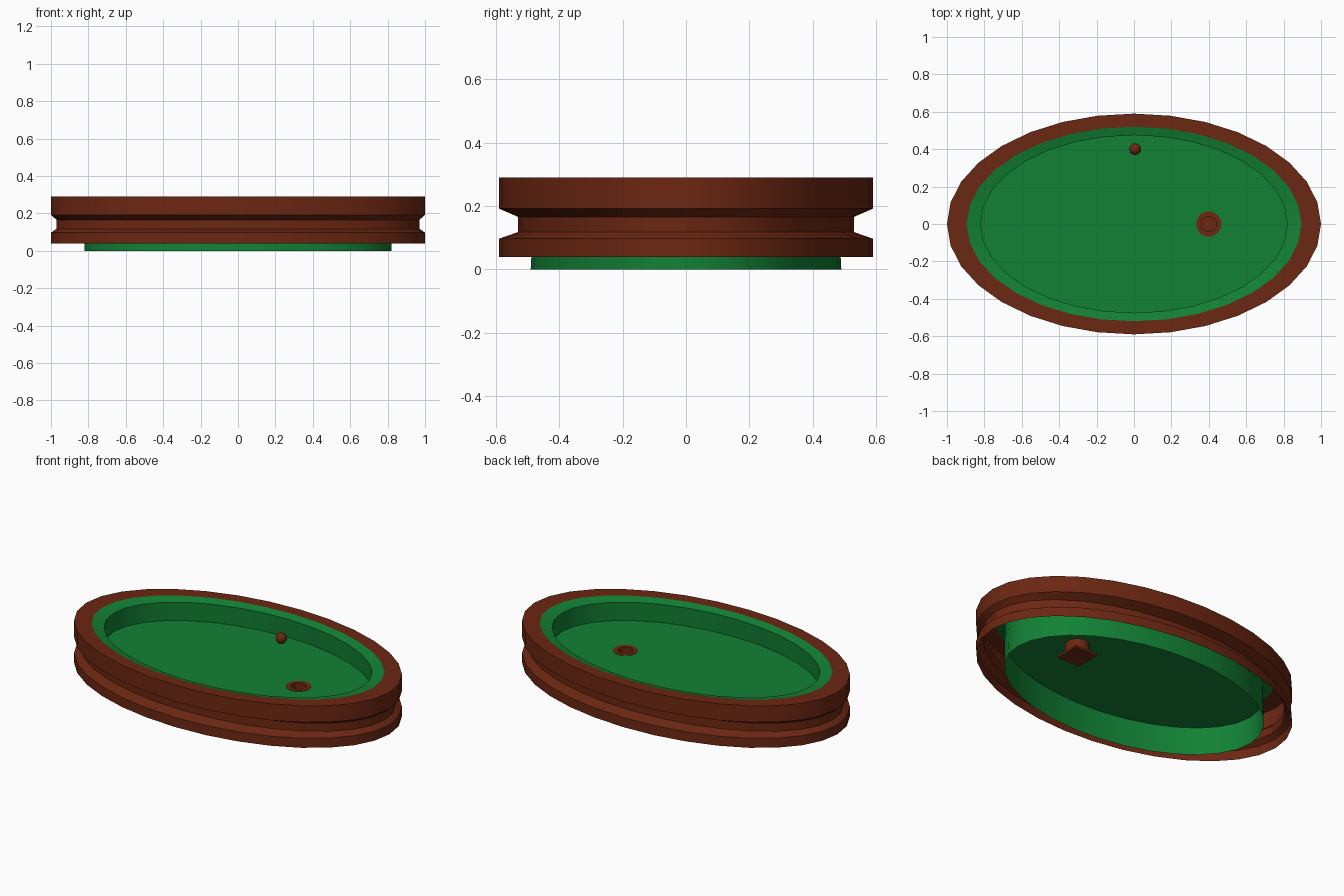
import bpy, bmesh, math

if "Cube" in bpy.data.objects:
    bpy.data.objects.remove(bpy.data.objects["Cube"])

SEG = 32


def material(name, rgb):
    m = bpy.data.materials.new(name)
    m.diffuse_color = (*rgb, 1)
    m.use_nodes = True
    m.node_tree.nodes["Principled BSDF"].inputs["Base Color"].default_value = m.diffuse_color
    return m


wood = material("reddish_brown_wood", (0.150, 0.020, 0.006))
felt = material("green_felt", (0.006, 0.220, 0.035))


def finish(bm, name, mat):
    me = bpy.data.meshes.new(name)
    bm.to_mesh(me)
    bm.free()
    ob = bpy.data.objects.new(name, me)
    bpy.context.collection.objects.link(ob)
    me.materials.append(mat)
    bpy.ops.object.select_all(action='DESELECT')
    ob.select_set(True)
    bpy.context.view_layer.objects.active = ob
    bpy.ops.object.shade_smooth_by_angle(angle=math.radians(20))
    return ob


def ring(bm, rx, ry, z, cx=0.0, n=SEG):
    return [bm.verts.new((cx + rx * math.cos(2 * math.pi * i / n),
                          ry * math.sin(2 * math.pi * i / n), z)) for i in range(n)]


def sweep(name, mat, profile, cx=0.0, n=SEG):
    """Skin a stack of elliptical rings (rx, ry, z)."""
    bm = bmesh.new()
    rings = [ring(bm, *p, cx, n) for p in profile]
    for a, b in zip(rings, rings[1:]):
        for i in range(n):
            j = (i + 1) % n
            bm.faces.new((a[i], a[j], b[j], b[i]))
    return finish(bm, name, mat)


# Wooden outer rim: open shell with a groove round the side
sweep("wooden_rim", wood, [
    (1.0, 0.59, 0.04), (1.0, 0.59, 0.097), (0.97, 0.53, 0.118),
    (0.97, 0.53, 0.166), (1.0, 0.59, 0.192), (1.0, 0.59, 0.29),
    (0.895, 0.52, 0.29)])

# Green cushion: sloping lip and wall down to the ground
sweep("cushion_wall", felt, [
    (0.895, 0.52, 0.29), (0.82, 0.475, 0.276), (0.82, 0.49, 0.0)])

# Playing bed with a round opening for the pocket
HX, HR, BED = 0.4, 0.065, 0.165
bm = bmesh.new()
edges = []
for loop in (ring(bm, 0.82, 0.482, BED), ring(bm, HR, HR, BED, HX)):
    edges += [bm.edges.new((loop[i], loop[(i + 1) % SEG])) for i in range(SEG)]
bmesh.ops.triangle_fill(bm, use_beauty=True, edges=edges, normal=(0, 0, 1))
finish(bm, "playing_bed", felt)

# Pocket cup: tube with a flat lip, hollow inside
sweep("pocket_cup", wood, [
    (0.067, 0.067, 0.10), (0.067, 0.067, 0.167),
    (0.04, 0.04, 0.167), (0.04, 0.04, 0.10)], HX)

# Square plate closing the pocket underneath
bm = bmesh.new()
bmesh.ops.create_cube(bm, size=1)
bmesh.ops.scale(bm, vec=(0.15, 0.15, 0.013), verts=bm.verts)
bmesh.ops.translate(bm, vec=(HX, 0, 0.0965), verts=bm.verts)
finish(bm, "pocket_base_plate", wood)

# Ball resting on the bed
bm = bmesh.new()
bmesh.ops.create_uvsphere(bm, u_segments=24, v_segments=12, radius=0.031)
bmesh.ops.translate(bm, vec=(0.006, 0.4, BED + 0.03), verts=bm.verts)
finish(bm, "ball", wood)
